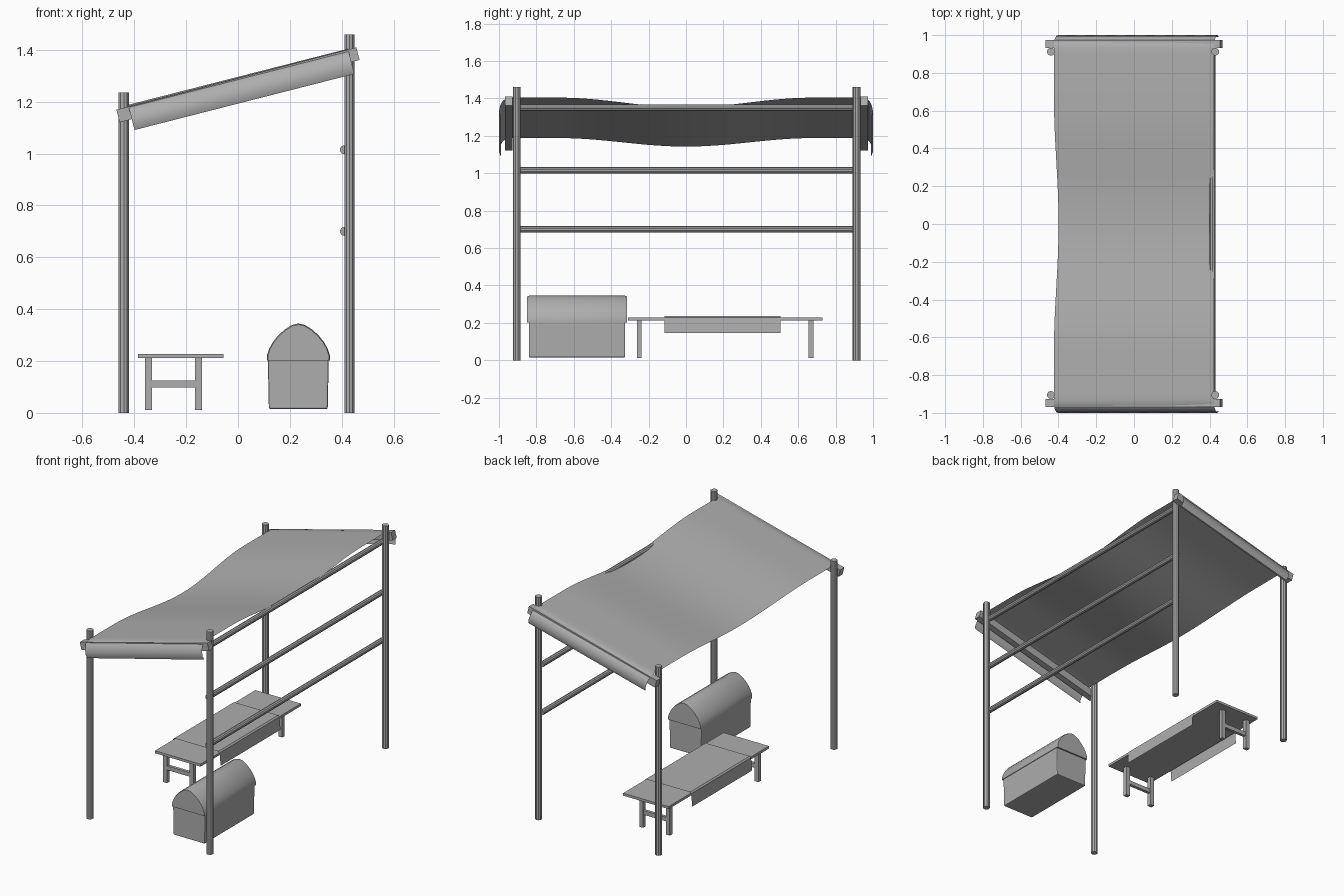
import bpy, bmesh, math
from mathutils import Vector, Matrix

if "Cube" in bpy.data.objects:
    bpy.data.objects.remove(bpy.data.objects["Cube"])

GREY = (0.42, 0.42, 0.42, 1)
mat = bpy.data.materials.new("plain grey")
mat.use_nodes = True
mat.diffuse_color = GREY
mat.node_tree.nodes["Principled BSDF"].inputs["Base Color"].default_value = GREY


def finish(name, bm, smooth=None):
    mesh = bpy.data.meshes.new(name)
    bm.to_mesh(mesh)
    bm.free()
    ob = bpy.data.objects.new(name, mesh)
    bpy.context.collection.objects.link(ob)
    mesh.materials.append(mat)
    if smooth:
        bpy.ops.object.select_all(action="DESELECT")
        ob.select_set(True)
        bpy.context.view_layer.objects.active = ob
        bpy.ops.object.shade_smooth_by_angle(angle=math.radians(smooth))
    return ob


def box(name, lo, hi):
    bm = bmesh.new()
    lo, hi = Vector(lo), Vector(hi)
    bmesh.ops.create_cube(bm, size=1, matrix=Matrix.Translation((lo + hi) / 2)
                          @ Matrix.Diagonal((*(hi - lo), 1)))
    return finish(name, bm)


def pole(name, a, b, r):
    a, b = Vector(a), Vector(b)
    turn = (b - a).to_track_quat("Z", "Y").to_matrix().to_4x4()
    bm = bmesh.new()
    bmesh.ops.create_cone(bm, cap_ends=True, segments=10, radius1=r, radius2=r,
                          depth=(b - a).length,
                          matrix=Matrix.Translation((a + b) / 2) @ turn)
    return finish(name, bm)


def sheet(name, rows, smooth):
    # Surface skinned through equal-length rows of points
    bm = bmesh.new()
    grid = [[bm.verts.new(p) for p in row] for row in rows]
    for r, s in zip(grid, grid[1:]):
        for i in range(len(r) - 1):
            bm.faces.new((r[i], r[i + 1], s[i + 1], s[i]))
    return finish(name, bm, smooth)


# Posts, short on one side and tall on the other
for end, y in (("front", -0.905), ("back", 0.912)):
    pole(end + "_low_post", (-0.44, y, 0), (-0.44, y, 1.235), 0.021)
    pole(end + "_tall_post", (0.43, y, 0), (0.43, y, 1.46), 0.021)

# Rails along the tall side
for name, x, z in (("lower", 0.41, 0.70), ("middle", 0.41, 1.015), ("top", 0.415, 1.35)):
    pole(name + "_rail", (x, -0.9, z), (x, 0.91, z), 0.017)

# Sloping roof beams
tilt = math.atan(0.26)
for end, y in (("front", -0.948), ("back", 0.953)):
    beam = box(end + "_roof_beam", (-0.478, -0.021, -0.025), (0.478, 0.021, 0.025))
    beam.rotation_euler.y = -tilt
    beam.location = (0, y, 1.265)

# Sagging canopy with ends curled over the beams
curl = [(0.96, -0.004), (0.98, -0.018), (0.994, -0.045), (1.0, -0.075), (0.99, -0.10)]
line = [(-y, h) for y, h in reversed(curl)]
line += [(-0.93 + 1.86 * i / 48, 0) for i in range(49)] + curl
rows = []
for y, h in line:
    sag = (1 + math.cos(math.pi * min(abs(y) / 0.68, 1))) / 2
    h -= 0.05 * sag
    row = []
    for i in range(9):
        x = (i / 4 - 1) * (0.424 - 0.012 * sag)
        row.append((x - h * math.sin(tilt), y, 1.296 + 0.255 * x + h * math.cos(tilt)))
    rows.append(row)
sheet("canopy", rows, 60)

# Bench: top, legs and cross bars
box("bench_top", (-0.385, -0.31, 0.212), (-0.055, 0.73, 0.228))
for end, y in (("front", -0.25), ("back", 0.668)):
    for side, x in (("outer", -0.345), ("inner", -0.152)):
        box(f"bench_{end}_{side}_leg", (x - 0.014, y - 0.013, 0.012),
            (x + 0.014, y + 0.013, 0.212))
    box(f"bench_{end}_cross_bar", (-0.335, y - 0.01, 0.097), (-0.16, y + 0.01, 0.124))

# Cloth draped over the bench
half = [(0.176, 0.145), (0.173, 0.19), (0.169, 0.228), (0.16, 0.236)]
drape = [(-x, z) for x, z in half] + [(x, z) for x, z in reversed(half)]
sheet("bench_cloth", [[(x - 0.222, y, z) for x, z in drape] for y in (-0.115, 0.505)], 40)

# Chest body, slightly narrower at the foot
body = box("chest_body", (0.115, -0.84, 0.015), (0.35, -0.325, 0.21))
for v in body.data.vertices:
    if v.co.z < 0.1:
        v.co.x += 0.004 if v.co.x < 0.23 else -0.004
bevel = body.modifiers.new("soft_edges", "BEVEL")
bevel.width, bevel.segments = 0.006, 2

# Arched chest lid with slightly drawn-in ends
arch = [(0.121, 0.203), (0.121, 0.222), (0.113, 0.247), (0.098, 0.274), (0.077, 0.300),
        (0.052, 0.322), (0.025, 0.339)]
arch = [(-x, z) for x, z in arch] + [(0, 0.345)] + [(x, z) for x, z in reversed(arch)]
bm = bmesh.new()
rings = []
for y, k in ((-0.85, 0.97), (-0.838, 1), (-0.327, 1), (-0.315, 0.97)):
    rings.append([bm.verts.new((0.233 + x * k, y, 0.203 + (z - 0.203) * k)) for x, z in arch])
for a, b in zip(rings, rings[1:]):
    for i in range(len(a)):
        j = (i + 1) % len(a)
        bm.faces.new((a[i], a[j], b[j], b[i]))
bm.faces.new(rings[0])
bm.faces.new(rings[-1])
bmesh.ops.recalc_face_normals(bm, faces=bm.faces)
finish("chest_lid", bm, 35)
